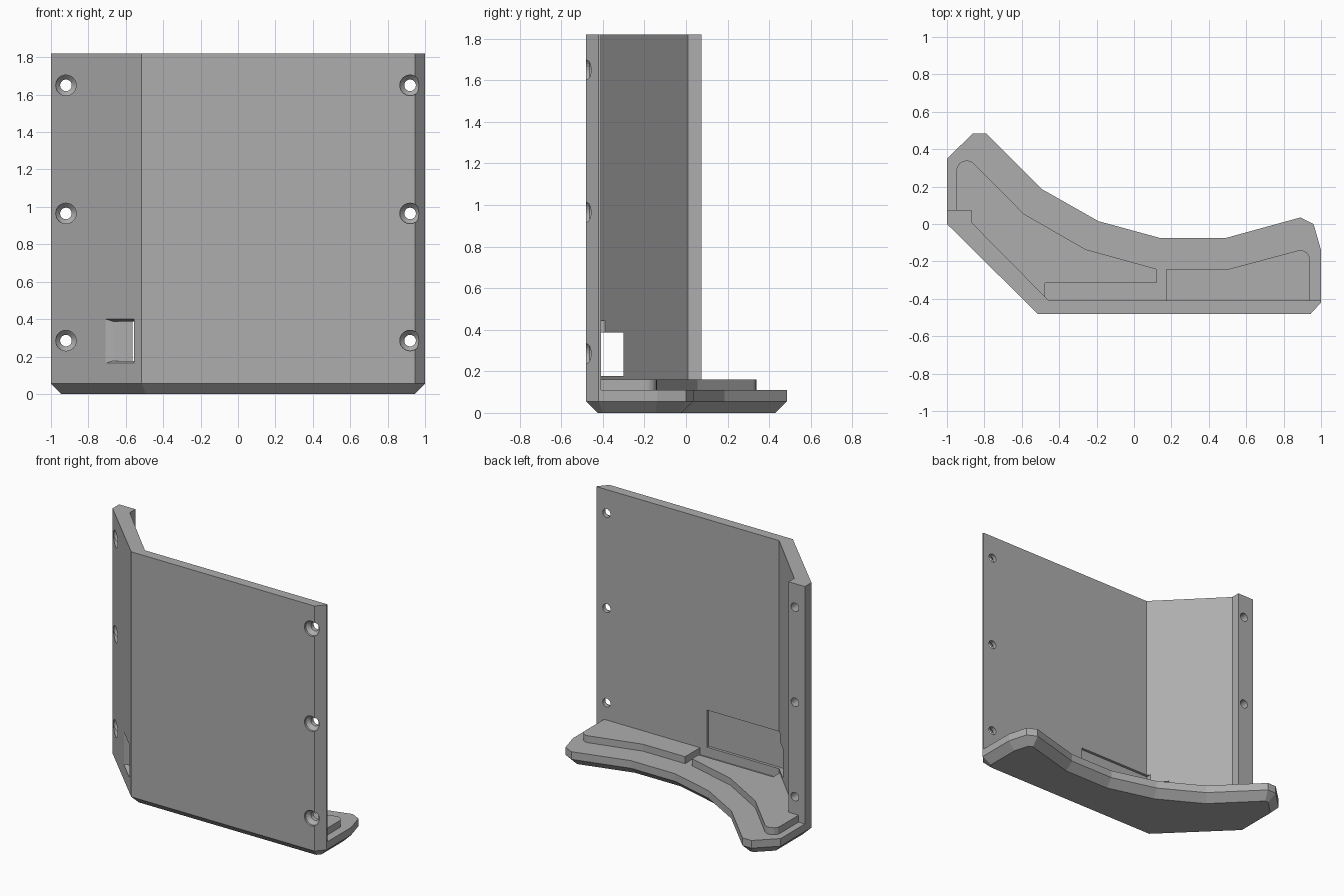
import bpy
import bmesh
from math import radians, cos, sin
from mathutils import Matrix

if "Cube" in bpy.data.objects:
    bpy.data.objects.remove(bpy.data.objects["Cube"])

GREY = (0.42, 0.42, 0.42, 1)
grey = bpy.data.materials.new("plain grey")
grey.use_nodes = True
grey.diffuse_color = GREY
grey.node_tree.nodes["Principled BSDF"].inputs["Base Color"].default_value = GREY


def finish(name, bm):
    bmesh.ops.recalc_face_normals(bm, faces=bm.faces)
    mesh = bpy.data.meshes.new(name)
    bm.to_mesh(mesh)
    bm.free()
    mesh.materials.append(grey)
    obj = bpy.data.objects.new(name, mesh)
    bpy.context.collection.objects.link(obj)
    return obj


def prism(name, outline, z0, z1, chamfer=0):
    """Extrude an outline upward, optionally chamfering its bottom rim."""
    bm = bmesh.new()
    face = bm.faces.new([bm.verts.new((x, y, z0)) for x, y in outline])
    geom = bmesh.ops.extrude_face_region(bm, geom=[face], use_keep_orig=True)["geom"]
    top = [g for g in geom if isinstance(g, bmesh.types.BMVert)]
    bmesh.ops.translate(bm, verts=top, vec=(0, 0, z1 - z0))
    bmesh.ops.recalc_face_normals(bm, faces=bm.faces)
    if chamfer:
        rim = [e for e in bm.edges if all(v.co.z < z0 + 0.001 for v in e.verts)]
        bmesh.ops.bevel(bm, geom=rim, offset=chamfer, segments=1,
                        affect='EDGES', clamp_overlap=False)
    return finish(name, bm)


def loft(name, rings):
    """Closed solid through rings of equal point count."""
    bm = bmesh.new()
    rows = [[bm.verts.new(p) for p in ring] for ring in rings]
    n = len(rows[0])
    for a, b in zip(rows, rows[1:]):
        for i in range(n):
            j = (i + 1) % n
            bm.faces.new((a[i], a[j], b[j], b[i]))
    bm.faces.new(rows[0])
    bm.faces.new(rows[-1][::-1])
    return finish(name, bm)


def cut(target, cutter):
    mod = target.modifiers.new("cut", 'BOOLEAN')
    mod.operation = 'DIFFERENCE'
    mod.solver = 'EXACT'
    mod.object = cutter
    bpy.context.view_layer.objects.active = target
    bpy.ops.object.modifier_apply(modifier=mod.name)
    bpy.data.objects.remove(cutter)


def arc(cx, cy, r, start, end, steps=6):
    angles = [radians(start + (end - start) * i / steps) for i in range(steps + 1)]
    return [(cx + r * cos(a), cy + r * sin(a)) for a in angles]


# Base plate with chamfered underside
prism("base_plate", [
    (-1, 0), (-0.515, -0.48), (0.945, -0.48), (1, -0.42), (1, -0.14),
    (0.96, 0), (0.89, 0.035), (0.49, -0.075), (0.14, -0.075), (-0.19, 0.015),
    (-0.49, 0.185), (-0.79, 0.485), (-0.86, 0.485), (-1, 0.35)],
    0, 0.11, chamfer=0.055)

# Raised pads, separated by a cable channel
prism("left_pad", [(0.175, -0.41), (0.94, -0.41)]
      + arc(0.89, -0.19, 0.05, 0, 105)
      + [(0.51, -0.24), (0.175, -0.24)], 0.11, 0.16)
prism("right_pad", [(-0.87, 0.075), (-0.87, 0.01), (-0.475, -0.39),
                    (-0.475, -0.315), (0.12, -0.315), (0.12, -0.24),
                    (-0.26, -0.135), (-0.59, 0.055)]
      + arc(-0.895, 0.285, 0.055, 45, 180)
      + [(-0.95, 0.075)], 0.11, 0.16)

# Upright wall with an angled side and end flange
wall = prism("upright_wall", [
    (-1, 0), (-0.515, -0.48), (0.945, -0.48), (1, -0.42), (1, -0.41),
    (-0.455, -0.41), (-0.87, 0.01), (-0.87, 0.075), (-1, 0.075)], 0.11, 1.82)

# Shallow pocket on the inner face
cut(wall, prism("pocket_cutter", [
    (-0.475, -0.43), (0.12, -0.43), (0.12, -0.3), (-0.475, -0.3)], 0.178, 0.445))


# Flared window through the angled side
def window_ring(d, y0, y1, z0, z1):
    return [(-1 - y * 1.01 + d, y, z)
            for y, z in ((y0, z0), (y1, z0), (y1, z1), (y0, z1))]


cut(wall, loft("window_cutter", [
    window_ring(-0.01, -0.442, -0.285, 0.16, 0.405),
    window_ring(0.03, -0.428, -0.3, 0.177, 0.387),
    window_ring(0.19, -0.428, -0.3, 0.177, 0.387)]))

# Countersunk screw holes along both edges
for x, seat in ((-0.92, -0.02), (0.92, -0.465)):
    for z in (0.285, 0.965, 1.65):
        rings = [[(x + px, y, z + pz) for px, pz in arc(0, 0, r, 0, 345, 23)]
                 for y, r in ((-0.6, 0.055), (seat, 0.055),
                              (seat + 0.025, 0.031), (0.2, 0.031))]
        cut(wall, loft("screw_cutter", rings))
